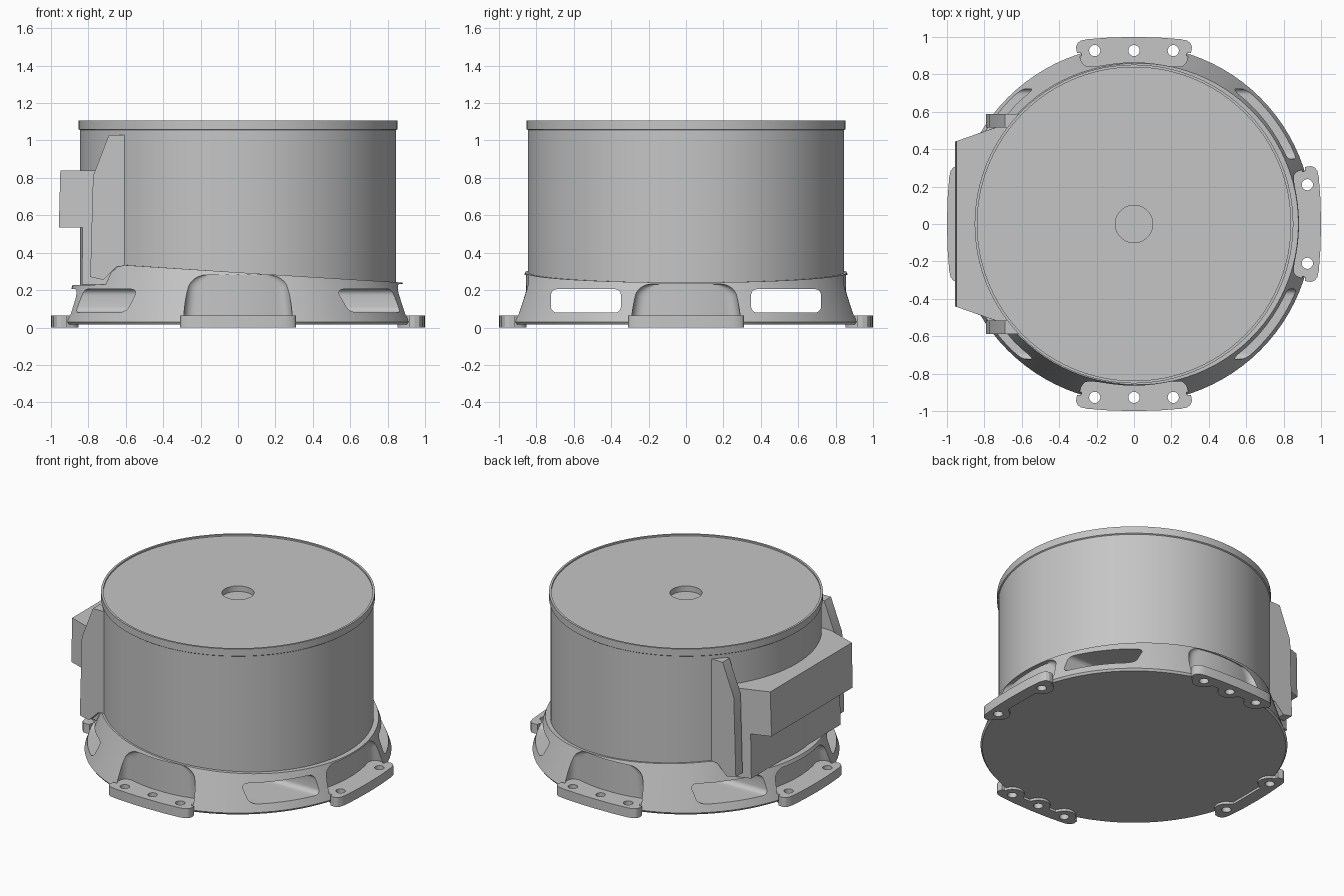
import bpy, bmesh, math
from mathutils import Matrix

if "Cube" in bpy.data.objects:
    bpy.data.objects.remove(bpy.data.objects["Cube"])

grey = bpy.data.materials.new("housing grey")
grey.diffuse_color = (0.56, 0.56, 0.56, 1)
grey.use_nodes = True
grey.node_tree.nodes["Principled BSDF"].inputs["Base Color"].default_value = grey.diffuse_color
SEG = 96


def loft(name, rings):
    """Closed solid through equal-length rings of points."""
    bm = bmesh.new()
    rows = [[bm.verts.new(p) for p in ring] for ring in rings]
    n = len(rows[0])
    for a, b in zip(rows, rows[1:]):
        for i in range(n):
            j = (i + 1) % n
            bm.faces.new((a[i], a[j], b[j], b[i]))
    bm.faces.new(rows[0][::-1])
    bm.faces.new(rows[-1])
    bmesh.ops.recalc_face_normals(bm, faces=bm.faces)
    mesh = bpy.data.meshes.new(name)
    bm.to_mesh(mesh)
    bm.free()
    mesh.materials.append(grey)
    ob = bpy.data.objects.new(name, mesh)
    bpy.context.collection.objects.link(ob)
    return ob


def circle(r, z, cx=0, cy=0, n=SEG):
    """Ring of points; z may be a function of x and y."""
    pts = []
    for i in range(n):
        a = math.tau * i / n
        x, y = cx + r * math.cos(a), cy + r * math.sin(a)
        pts.append((x, y, z(x, y) if callable(z) else z))
    return pts


def turn(ob, k):
    ob.data.transform(Matrix.Rotation(k * math.pi / 2, 4, 'Z'))
    return ob


def activate(ob):
    bpy.ops.object.select_all(action='DESELECT')
    ob.select_set(True)
    bpy.context.view_layer.objects.active = ob


def cut(ob, cutter):
    activate(ob)
    mod = ob.modifiers.new("cut", 'BOOLEAN')
    mod.operation = 'DIFFERENCE'
    mod.solver = 'EXACT'
    mod.object = cutter
    bpy.ops.object.modifier_apply(modifier=mod.name)


def discard(ob):
    bpy.data.objects.remove(ob)


# Drum with raised rim and centre hole
drum = loft("drum", [circle(r, z) for r, z in (
    (0.845, 0.215), (0.845, 1.055), (0.852, 1.06), (0.852, 1.108),
    (0.838, 1.108), (0.838, 1.098), (0.1, 1.098), (0.1, 1.06))])


# Flared skirt with a tilted top edge, lowered below the connector
def top_z(x, y):
    if x > -0.64:
        return 0.295 - 0.063 * x
    return max(0.228, 0.335 - (-0.64 - x))


def skirt_top():
    pts = []
    for i in range(SEG):
        a = math.tau * i / SEG
        z = top_z(0.865 * math.cos(a), 0)
        r = max(0.857, 0.955 - 0.36 * (z - 0.03))
        pts.append((r * math.cos(a), r * math.sin(a), z))
    return pts


upper = skirt_top()
inner = [(x * 0.83 / math.hypot(x, y), y * 0.83 / math.hypot(x, y), z) for x, y, z in upper]
skirt = loft("skirt", [circle(0.945, 0.016), circle(0.955, 0.03), upper, inner,
                       circle(0.80, 0.217)])

# Rounded slots running through the skirt on both sides
for side in (-1, 1):
    section = []
    for cy, cz, start in ((0.69, 0.173, 0), (0.38, 0.173, 90), (0.38, 0.112, 180), (0.69, 0.112, 270)):
        for s in range(6):
            a = math.radians(start + 18 * s)
            section.append((side * (cy + 0.032 * math.cos(a)), cz + 0.032 * math.sin(a)))
    slot = loft("slot_cutter", [[(x, y, z) for y, z in section] for x in (-1.1, 1.1)])
    cut(skirt, slot)
    discard(slot)


# Recess above each foot: inner wall follows the drum, corners rounded
def recess_cutter(top):
    rings = []
    rc, radius, n = 0.07, 0.856, 40
    layers = [(0.0645, 0.29), (top - 0.07, 0.275)]
    for s in range(1, 7):
        a = math.radians(15 * s)
        layers.append((top - 0.07 + 0.07 * math.sin(a), 0.205 + 0.07 * math.cos(a)))
    for z, w in layers:
        ring = []
        for i in range(n + 1):
            x = w * math.sin(math.pi * (i / n - 0.5))
            e = min(rc, max(0, abs(x) - (w - rc)))
            y = math.sqrt(radius ** 2 - x * x) + rc - math.sqrt(max(0, rc * rc - e * e))
            ring.append((x, y, z))
        rings.append(ring + [(w, 1.1, z), (-w, 1.1, z)])
    return loft("recess_cutter", rings)


# Foot pad with a lobed inner edge around the bolt holes
def foot_outline(holes):
    pts = [(-0.31, 0.945), (-0.302, 0.967), (-0.285, 0.98), (-0.25, 0.988), (-0.13, 0.997),
           (0, 1.0), (0.13, 0.997), (0.25, 0.988), (0.285, 0.98), (0.302, 0.967), (0.31, 0.945)]
    for i in range(60):
        x = 0.305 - 0.61 * i / 59
        y = 0.915
        for h in holes:
            d = 0.075 ** 2 - (x - h) ** 2
            if d > 0:
                y = min(y, 0.927 - math.sqrt(d))
        pts.append((x, y))
    return pts


for k, (name, top) in enumerate((("back_foot", 0.282), ("left_foot", 0.205),
                                 ("front_foot", 0.282), ("right_foot", 0.232))):
    holes = (-0.21, 0.0, 0.21) if k % 2 == 0 else (-0.21, 0.21)
    recess = turn(recess_cutter(top), k)
    cut(skirt, recess)
    discard(recess)
    outline = foot_outline(holes)
    foot = turn(loft(name, [[(x, y, z) for x, y in outline] for z in (0, 0.065)]), k)
    for h in holes:
        drill = turn(loft("drill", [circle(0.03, z, h, 0.927, 20) for z in (-0.1, 0.15)]), k)
        cut(foot, drill)
        cut(skirt, drill)
        discard(drill)


# Connector housing: overhanging upper box and set-back lower block
def trapezoid(x, y, z):
    return [(x, -y, z), (x, y, z), (-0.70, 0.53, z), (-0.64, 0.53, z),
            (-0.64, -0.53, z), (-0.70, -0.53, z)]


loft("connector_box", [trapezoid(-0.958, 0.44, 0.535), trapezoid(-0.95, 0.443, 0.84)])
loft("connector_base", [trapezoid(-0.835, 0.484, 0.23), trapezoid(-0.83, 0.484, 0.54)])

# Side brackets joining the connector to the drum
bracket = ((-0.60, 1.03), (-0.69, 1.03), (-0.775, 0.81), (-0.79, 0.27),
           (-0.72, 0.255), (-0.65, 0.325), (-0.60, 0.33))
for side, name in ((-1, "front_bracket"), (1, "back_bracket")):
    loft(name, [[(x, side * y, z) for x, z in bracket] for y in (0.515, 0.588)])

# Smooth round surfaces, keep hard edges
for ob in list(bpy.context.collection.objects):
    activate(ob)
    bpy.ops.object.shade_smooth_by_angle(angle=math.radians(28))
